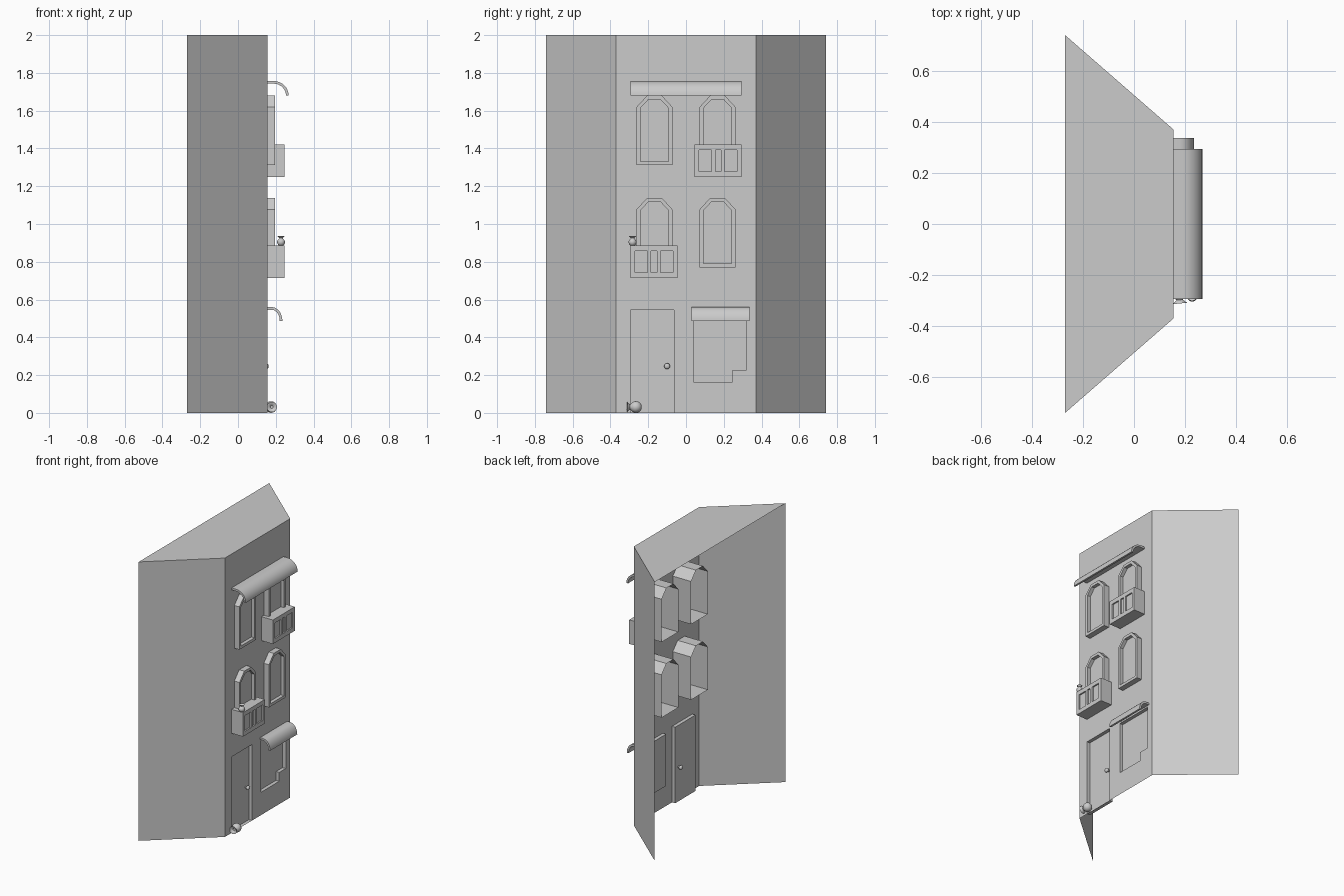
import bpy, bmesh, math
from mathutils import Matrix, Vector

if "Cube" in bpy.data.objects:
    bpy.data.objects.remove(bpy.data.objects["Cube"])

FX = 0.155          # x of the street-facing wall


def finish(bm, name, smooth=False):
    bmesh.ops.remove_doubles(bm, verts=bm.verts[:], dist=1e-5)
    bmesh.ops.recalc_face_normals(bm, faces=bm.faces[:])
    me = bpy.data.meshes.new(name)
    bm.to_mesh(me)
    bm.free()
    ob = bpy.data.objects.new(name, me)
    bpy.context.collection.objects.link(ob)
    if smooth:
        bpy.context.view_layer.objects.active = ob
        ob.select_set(True)
        bpy.ops.object.shade_smooth_by_angle(angle=math.radians(40))
        ob.select_set(False)
    return ob


def ring(bm, pts, x):
    return [bm.verts.new((x, y, z)) for y, z in pts]


def bridge(bm, a, b):
    n = len(a)
    for i in range(n):
        j = (i + 1) % n
        bm.faces.new((a[i], a[j], b[j], b[i]))


def sheet(bm, x, outer, holes):
    """Flat wall at x with polygonal holes."""
    edges = []
    for pts in [outer] + holes:
        vs = ring(bm, pts, x)
        edges += [bm.edges.new((vs[i], vs[(i + 1) % len(vs)])) for i in range(len(vs))]
    bmesh.ops.triangle_fill(bm, use_beauty=True, edges=edges, normal=(1, 0, 0))


def recess(bm, pts, x, depth):
    a, b = ring(bm, pts, x), ring(bm, pts, x - depth)
    bridge(bm, a, b)
    bm.faces.new(b)


def rect(y0, y1, z0, z1):
    return [(y0, z0), (y1, z0), (y1, z1), (y0, z1)]


def arch(yc, z0, w, h, inset=0):
    """Window outline with chamfered top corners."""
    a, c = w / 2 - inset, 0.04 - inset * 0.4
    top = z0 + h - inset
    sh = z0 + h - 0.06 - inset * 0.3
    return [(yc - a, z0 + inset), (yc + a, z0 + inset), (yc + a, sh),
            (yc + c, top), (yc - c, top), (yc - a, sh)]


# building shell: front wall with openings, slanted sides, roof; open back and base
windows = [(yc, z0) for yc in (-0.167, 0.167) for z0 in (0.77, 1.312)]
D0, D1, DZ = -0.294, -0.063, 0.545
shop = [(0.04, 0.164), (0.246, 0.164), (0.246, 0.227), (0.32, 0.227), (0.32, 0.535), (0.04, 0.535)]
bm = bmesh.new()
sheet(bm, FX, [(-0.37, 0), (D0, 0), (D0, DZ), (D1, DZ), (D1, 0), (0.37, 0), (0.37, 2), (-0.37, 2)],
      [shop] + [arch(y, z, 0.19, 0.367) for y, z in windows])
for s in (-1, 1):
    bm.faces.new([bm.verts.new(p) for p in
                  ((FX, s * .37, 0), (FX, s * .37, 2), (-.27, s * .74, 2), (-.27, s * .74, 0))])
bm.faces.new([bm.verts.new(p) for p in
              ((FX, -.37, 2), (FX, .37, 2), (-.27, .74, 2), (-.27, -.74, 2))])
finish(bm, "building_shell")

# door and shop window set back in the wall
for name, pts in (("door", rect(D0, D1, 0, DZ)), ("shop_window", shop)):
    bm = bmesh.new()
    recess(bm, pts, FX, 0.025)
    finish(bm, name)

# arched windows: tube through the wall, rim, set-back pane
for y, z in windows:
    bm = bmesh.new()
    back = ring(bm, arch(y, z, 0.19, 0.367), 0.01)
    front = ring(bm, arch(y, z, 0.19, 0.367), 0.195)
    rim = ring(bm, arch(y, z, 0.19, 0.367, 0.02), 0.195)
    pane = ring(bm, arch(y, z, 0.19, 0.367, 0.02), 0.17)
    for a, b in ((back, front), (front, rim), (rim, pane)):
        bridge(bm, a, b)
    bm.faces.new(pane)
    finish(bm, "arched_window")

# balconies with shallow front panels
for y0, z0 in ((0.045, 1.249), (-0.294, 0.714)):
    y1, z1, x1 = y0 + 0.249, z0 + 0.172, 0.245
    bm = bmesh.new()
    bridge(bm, ring(bm, rect(y0, y1, z0, z1), FX), ring(bm, rect(y0, y1, z0, z1), x1))
    panels = [rect(y0 + a, y0 + b, z0 + 0.03, z1 - 0.03)
              for a, b in ((0.025, 0.09), (0.11, 0.14), (0.16, 0.225))]
    sheet(bm, x1, rect(y0, y1, z0, z1), panels)
    for p in panels:
        recess(bm, p, x1, 0.01)
    finish(bm, "balcony")


# curved awnings
def awning(y0, y1, ztop, reach, drop):
    n, t = 8, 0.014
    outer = [(FX, ztop)]
    inner = [(FX, ztop - t)]
    flat = reach * 0.3
    for i in range(n + 1):
        a = math.pi / 2 * i / n
        outer.append((FX + flat + (reach - flat) * math.sin(a), ztop - drop * (1 - math.cos(a))))
        inner.append((FX + flat + (reach - flat - t) * math.sin(a),
                      ztop - t - (drop - t) * (1 - math.cos(a))))
    prof = outer + inner[::-1]
    bm = bmesh.new()
    a = [bm.verts.new((x, y0, z)) for x, z in prof]
    b = [bm.verts.new((x, y1, z)) for x, z in prof]
    bridge(bm, a, b)
    bm.faces.new(a)
    bm.faces.new(b)
    finish(bm, "awning", True)


awning(-0.294, 0.294, 1.757, 0.113, 0.077)
awning(0.029, 0.336, 0.56, 0.08, 0.073)


# lathed parts: pots and door knob
def lathe(name, prof, mat, seg=16):
    bm = bmesh.new()
    rows = [[bm.verts.new((r * math.cos(2 * math.pi * k / seg), r * math.sin(2 * math.pi * k / seg), z))
             for k in range(seg)] for r, z in prof]
    for a, b in zip(rows, rows[1:]):
        bridge(bm, a, b)
    bm.faces.new(rows[0])
    bm.faces.new(rows[-1])
    bmesh.ops.transform(bm, matrix=mat, verts=bm.verts[:])
    finish(bm, name, True)


ball = [(math.sin(a), -math.cos(a)) for a in [math.radians(d) for d in range(20, 151, 16)]]
pot = ball + [(0.4, 1.05), (0.8, 1.4), (0.88, 1.5), (0.65, 1.48), (0.25, 1.1)]
lathe("balcony_pot", pot, Matrix.Translation((0.228, -0.283, 0.904)) @ Matrix.Scale(0.021, 4))
tilt = Vector((0.1, -1, 0)).to_track_quat('Z', 'Y').to_matrix().to_4x4()
lathe("fallen_pot", pot, Matrix.Translation((0.175, -0.265, 0.031)) @ tilt @ Matrix.Scale(0.031, 4))

knob = [(0.4, 0), (0.4, 0.6), (0.8, 0.8), (1, 1.2), (0.9, 1.6), (0.5, 1.9)]
for s, x in ((1, FX - 0.025), (-1, FX - 0.025)):
    face = Vector((s, 0, 0)).to_track_quat('Z', 'Y').to_matrix().to_4x4()
    lathe("door_knob", knob, Matrix.Translation((x, -0.1, 0.247)) @ face @ Matrix.Scale(0.016, 4), 12)
